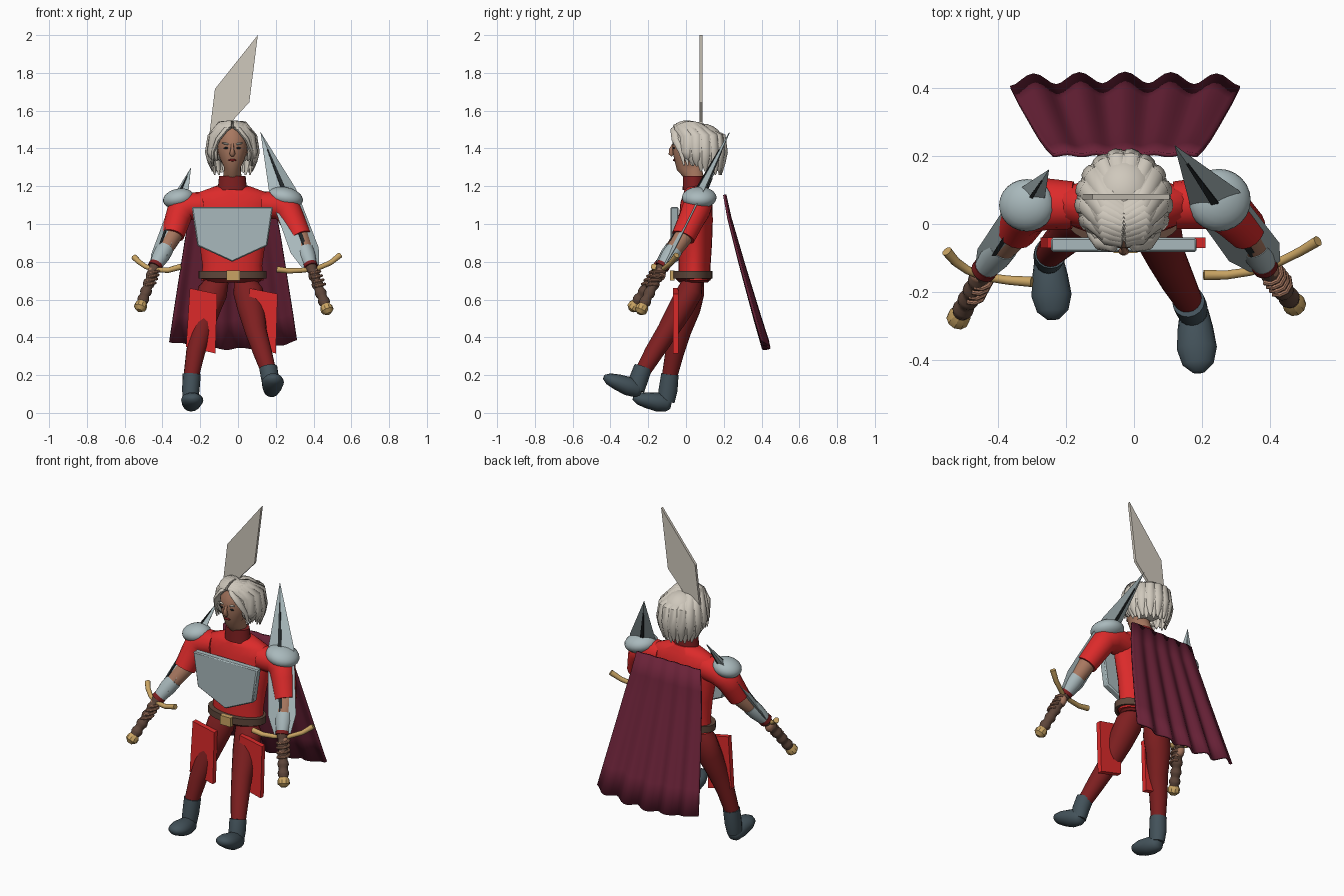
import bpy, bmesh, math
from math import sin, cos, pi, radians
from mathutils import Vector, Matrix

cube = bpy.data.objects.get("Cube")
if cube:
    bpy.data.objects.remove(cube)


def material(name, hexa):
    rgb = [int(hexa[i:i + 2], 16) / 255 for i in (0, 2, 4)]
    col = [c / 12.92 if c < 0.04 else ((c + 0.055) / 1.055) ** 2.4 for c in rgb] + [1]
    m = bpy.data.materials.new(name)
    m.use_nodes = True
    m.diffuse_color = col
    m.node_tree.nodes["Principled BSDF"].inputs["Base Color"].default_value = col
    return m


RED = material("bright red", "DC2A2A")
DARK_RED = material("dark red", "7E1F20")
STEEL = material("steel", "A9B9BC")
HAIR = material("pale ivory", "CFC8BC")
SKIN = material("skin", "A87860")
GOLD = material("gold", "C9A463")
BROWN = material("brown leather", "5E463A")
SLATE = material("dark slate", "43525A")
CAPE = material("wine cloth", "6A2238")
BLACK = material("near black", "23282A")


def finish(name, bm, mat, angle=40):
    bmesh.ops.recalc_face_normals(bm, faces=bm.faces)
    me = bpy.data.meshes.new(name)
    bm.to_mesh(me)
    bm.free()
    me.materials.append(mat)
    ob = bpy.data.objects.new(name, me)
    bpy.context.scene.collection.objects.link(ob)
    bpy.ops.object.select_all(action='DESELECT')
    ob.select_set(True)
    bpy.context.view_layer.objects.active = ob
    bpy.ops.object.shade_smooth_by_angle(angle=radians(angle))
    return ob


def add_tube(bm, rings, ref=(1, 0, 0), n=16, phase=0):
    """Loft ellipses (x, y, z, half width, half depth) along a path."""
    pts = [Vector(r[:3]) for r in rings]
    loops = []
    for i, r in enumerate(rings):
        tan = (pts[min(i + 1, len(pts) - 1)] - pts[max(i - 1, 0)]).normalized()
        side = Vector(ref)
        side = (side - tan * side.dot(tan)).normalized()
        up = tan.cross(side)
        loops.append([bm.verts.new(pts[i] + side * r[3] * cos(2 * pi * k / n + phase)
                                   + up * r[4] * sin(2 * pi * k / n + phase)) for k in range(n)])
    for a, b in zip(loops, loops[1:]):
        for k in range(n):
            bm.faces.new((a[k], a[(k + 1) % n], b[(k + 1) % n], b[k]))
    bm.faces.new(loops[0])
    bm.faces.new(loops[-1])


def tube(name, mat, rings, ref=(1, 0, 0), n=16, phase=0, angle=40):
    bm = bmesh.new()
    add_tube(bm, rings, ref, n, phase)
    return finish(name, bm, mat, angle)


def ball(name, mat, loc, radii, tilt=0):
    bm = bmesh.new()
    bmesh.ops.create_uvsphere(bm, u_segments=24, v_segments=12, radius=1)
    bm.transform(Matrix.Translation(loc) @ Matrix.Rotation(tilt, 4, 'Y') @ Matrix.Diagonal((*radii, 1)))
    return finish(name, bm, mat, 80)


def plate(name, mat, outline, y0, y1):
    bm = bmesh.new()
    face = bm.faces.new([bm.verts.new((x, y0, z)) for x, z in outline])
    new = bmesh.ops.extrude_face_region(bm, geom=[face])["geom"]
    bmesh.ops.translate(bm, verts=[v for v in new if isinstance(v, bmesh.types.BMVert)], vec=(0, y1 - y0, 0))
    return finish(name, bm, mat, 20)


CX = -0.03  # body centre line

# Torso, collar and belt
tube("tunic", RED, [(CX, .045, .70, .165, .085), (CX, .045, .78, .158, .085), (CX, .05, .9, .175, .088),
                    (CX, .052, 1.02, .2, .09), (CX, .055, 1.11, .215, .085), (CX, .055, 1.16, .2, .07),
                    (CX, .05, 1.2, .09, .055)], n=24, angle=60)
tube("collar", DARK_RED, [(CX, .04, 1.18, .078, .058), (CX, .04, 1.255, .07, .055)], n=24)
tube("belt", BROWN, [(CX, .035, .712, .18, .105), (CX, .035, .752, .18, .105)], n=28)
tube("tunic_hem", DARK_RED, [(CX, .04, .69, .14, .075), (CX, .04, .715, .17, .1)], n=24)
plate("buckle", GOLD, [(-.06, .70), (.01, .70), (.01, .755), (-.06, .755)], -.085, -.06)

# Breastplate and hanging panels
breast = plate("breastplate", STEEL, [(-.245, 1.09), (.185, 1.09), (.155, .885), (CX, .80), (-.215, .885)], -.082, -.04)
bev = breast.modifiers.new("bevel", 'BEVEL')
bev.width = .006
plate("left_panel", RED, [(.06, .66), (.21, .63), (.2, .315), (.06, .35)], -.07, -.04)
plate("right_panel", RED, [(-.255, .66), (-.11, .63), (-.12, .315), (-.275, .35)], -.07, -.04)

# Legs and boots
tube("left_leg", DARK_RED, [(.03, .04, .71, .055, .05), (.055, .02, .64, .08, .068), (.07, -.03, .55, .072, .066),
                            (.095, -.1, .43, .058, .056), (.13, -.17, .32, .05, .05), (.165, -.235, .21, .04, .04)])
tube("right_leg", DARK_RED, [(-.1, .045, .71, .055, .05), (-.135, .03, .64, .08, .068), (-.165, .01, .55, .072, .066),
                             (-.195, -.03, .43, .058, .056), (-.225, -.06, .32, .05, .05), (-.25, -.09, .18, .04, .04)])
tube("left_boot_shaft", SLATE, [(.16, -.228, .24, .048, .048), (.17, -.25, .18, .047, .05), (.175, -.265, .12, .04, .045)])
tube("right_boot_shaft", SLATE, [(-.245, -.085, .205, .048, .046), (-.25, -.095, .12, .046, .05), (-.252, -.105, .06, .04, .045)])
for name, x, y, z, lift in (("left_boot_foot", .175, -.235, .115, .075), ("right_boot_foot", -.252, -.08, .045, .035)):
    shape = ((0, .025, .025), (.1, .042, .042), (.35, .052, .05), (.65, .059, .042), (.88, .046, .03), (1, .018, .012))
    tube(name, SLATE, [(x + .015 * t, y - .2 * t, z + lift * t, a, b) for t, a, b in shape], angle=60)

# Cape: a flaring sheet with folds that deepen toward the hem
bm = bmesh.new()
spine = [(.205, 1.155), (.23, 1.03), (.262, .91), (.3, .77), (.34, .63), (.38, .49), (.425, .34)]
cols, rows = 40, []
for j, (y, z) in enumerate(spine):
    t = j / (len(spine) - 1)
    row = []
    for i in range(cols + 1):
        u = 2 * i / cols - 1
        x = -.026 + u * (.212 + .125 * t)
        fold = (.003 + .014 * t) * cos(u * pi * 5)
        row.append(bm.verts.new((x, y + fold - .008 * t * u * u, z + .04 * t * u * u + .006 * t * sin(u * 14))))
    rows.append(row)
for a, b in zip(rows, rows[1:]):
    for i in range(cols):
        bm.faces.new((a[i], a[i + 1], b[i + 1], b[i]))
cape = finish("cape", bm, CAPE, 60)
sol = cape.modifiers.new("thickness", 'SOLIDIFY')
sol.thickness = .012
sol.offset = 0

# Great blade rising behind the head
plate("great_blade", HAIR, [(.105, 2.0), (.06, 1.645), (-.035, 1.54), (-.05, 1.45), (-.158, 1.42), (-.122, 1.715)], .072, .088)

# Arms, shoulder guards and the reverse-held swords
ARMS = {
    "left": dict(s=1, shoulder=(.25, .065, 1.1), elbow=(.33, -.015, .93), wrist=(.385, -.125, .775), pommel=(.47, -.235, .55),
                 tip=(.12, .23, 1.485), wide=(.93, .33, .17), hw=.08, taper=.56, pad=(.25, .07, 1.14), pr=(.095, .092, .055),
                 guard=[(.205, -.15, .76), (.27, -.15, .752), (.34, -.14, .755), (.42, -.115, .765), (.49, -.08, .795), (.54, -.05, .835)]),
    "right": dict(s=-1, shoulder=(-.3, .06, 1.09), elbow=(-.345, -.015, .94), wrist=(-.44, -.135, .775), pommel=(-.515, -.275, .565),
                  tip=(-.25, .16, 1.295), wide=(.86, -.5, 0), hw=.05, taper=.7, pad=(-.315, .055, 1.135), pr=(.083, .077, .052),
                  guard=[(-.3, -.17, .775), (-.37, -.165, .755), (-.44, -.155, .757), (-.49, -.135, .775), (-.525, -.11, .8), (-.55, -.08, .825)]),
}
for side, a in ARMS.items():
    sh, el, wr, po, tip = (Vector(a[k]) for k in ("shoulder", "elbow", "wrist", "pommel", "tip"))
    inner = Vector((CX + a["s"] * .15, .055, 1.1))
    mid = sh.lerp(el, .45)
    fore = el.lerp(wr, .5)
    tube(side + "_sleeve", RED, [(*inner, .07, .07), (*sh.lerp(inner, .3), .077, .075), (*sh.lerp(el, .15), .077, .075),
                                 (*mid, .07, .068), (*el, .064, .06)], ref=(0, 1, 0), angle=60)
    tube(side + "_forearm", SKIN, [(*mid, .04, .04), (*el, .05, .05), (*fore, .042, .042), (*wr, .03, .03)])
    tube(side + "_bracer", STEEL, [(*el.lerp(wr, .42), .046, .046), (*el.lerp(wr, .65), .046, .046), (*el.lerp(wr, .95), .035, .035)])
    tube(side + "_cuff", DARK_RED, [(*el.lerp(wr, .93), .038, .038), (*el.lerp(wr, 1.03), .038, .038)])
    ball(side + "_shoulder_guard", STEEL, a["pad"], a["pr"], a["s"] * .2)

    # Hilt: ribbed grip, pommel, curved guard
    grip = [(*wr.lerp(po, k / 20), *(2 * [.031 if k % 4 < 2 else .025])) for k in range(20)]
    tube(side + "_grip", BROWN, grip, n=14)
    axis = (po - wr).normalized()
    tube(side + "_pommel", GOLD, [(*(po + axis * d), r, r) for d, r in ((-.03, .022), (-.008, .034), (.012, .034), (.03, .014))], n=10, angle=30)
    ends = [.016, .014, .013, .013, .014, .016]
    tube(side + "_guard", GOLD, [(*p, r, r) for p, r in zip(a["guard"], ends)], ref=(0, 0, 1), n=10)

    # Hand wrapped round the grip
    ball(side + "_palm", SKIN, wr.lerp(po, .2) + Vector((0, .012, .005)), (.026, .028, .036))
    bm = bmesh.new()
    for k in range(4):
        c = wr.lerp(po, .15 + .1 * k)
        arc = [(c.x + .036 * cos(t), c.y + .034 * sin(t), c.z + .008 * cos(t), .008, .008)
               for t in (pi * (.1 + .2 * q) - pi * .75 for q in range(6))]
        add_tube(bm, arc, (0, 0, 1), 8)
    finish(side + "_fingers", bm, SKIN)

    # Blade lying along the arm, with a dark channel down its middle
    hw, tp = a["hw"], a["taper"]
    tube(side + "_blade", STEEL, [(*wr.lerp(tip, t), w * hw, d) for t, w, d in
                                  ((0, .6, .016), (.12, 1, .024), (tp, .95, .024), (1, .01, .002))], a["wide"], 4, 0, 15)
    tube(side + "_channel", BLACK, [(*wr.lerp(tip, t), hw * w, d) for t, w, d in
                                    ((.1, .16, .036), (tp, .2, .037), (tp + (1 - tp) * .7, .06, .014))], a["wide"], 4, pi / 4, 15)

# Head and face
tube("head", SKIN, [(CX, .045, 1.24, .05, .05), (CX, .03, 1.285, .045, .058), (CX, .003, 1.305, .045, .055),
                    (CX, .01, 1.345, .066, .076), (CX, .015, 1.39, .078, .088), (CX, .02, 1.45, .08, .09),
                    (CX, .03, 1.5, .06, .07)], n=24, angle=70)
tube("nose", SKIN, [(CX, -.066, 1.425, .007, .006), (CX, -.078, 1.395, .009, .012), (CX, -.08, 1.372, .016, .013), (CX, -.07, 1.362, .01, .008)], n=10, angle=70)
ball("mouth", DARK_RED, (CX, -.063, 1.338), (.022, .006, .006))
for s, side in ((1, "left"), (-1, "right")):
    ball(side + "_eye", BLACK, (CX + s * .032, -.064, 1.402), (.014, .006, .005))
    ball(side + "_brow", HAIR, (CX + s * .034, -.064, 1.425), (.021, .007, .005), -s * .2)
    ball(side + "_ear", SKIN, (CX + s * .082, .03, 1.39), (.012, .02, .032))

# Hair: a cap under layered locks falling from a centre parting
ball("hair_cap", HAIR, (CX, .085, 1.42), (.108, .118, .112))
bm = bmesh.new()
for s in (1, -1):
    for j in range(13):
        f = j / 12
        a = radians(52 + 128 * f)
        dx, dy = s * sin(a), -cos(a)
        sy = -.05 + .15 * f
        low = 1.335 - .075 * min(1, f * 2.2) + .012 * (j % 2)
        r = .125 + .007 * (j % 2)
        lift = 1.505 + .032 * sin(pi * min(1, .15 + f))
        path = [(CX + s * .003, sy, lift, .02, .012), (CX + dx * .065, sy * .6 + .4 * (.065 + dy * .1) - .012 * (1 - f), lift - .006, .026, .014),
                (CX + dx * r * .9, .068 + dy * r, 1.465, .028, .014), (CX + dx * r, .068 + dy * (r + .01), 1.38, .026, .014),
                (CX + dx * r * .94, .068 + dy * r, (low + 1.38) / 2, .022, .012), (CX + dx * r * .82, .07 + dy * r * .92, low, .005, .004)]
        add_tube(bm, path, (s * -cos(a), -sin(a), .01), 8)
    # Fringe swept aside from the brow
    for k in range(3):
        add_tube(bm, [(CX + s * .004, -.03 + .02 * k, 1.52, .016, .012), (CX + s * .035, -.062 + .02 * k, 1.5, .022, .013),
                      (CX + s * .075, -.055 + .02 * k, 1.45, .022, .013), (CX + s * .1, -.025 + .02 * k, 1.385, .016, .01),
                      (CX + s * .105, -.01 + .02 * k, 1.31, .004, .004)], (0, 1, .3), 8)
locks = finish("hair_locks", bm, HAIR, 50)
